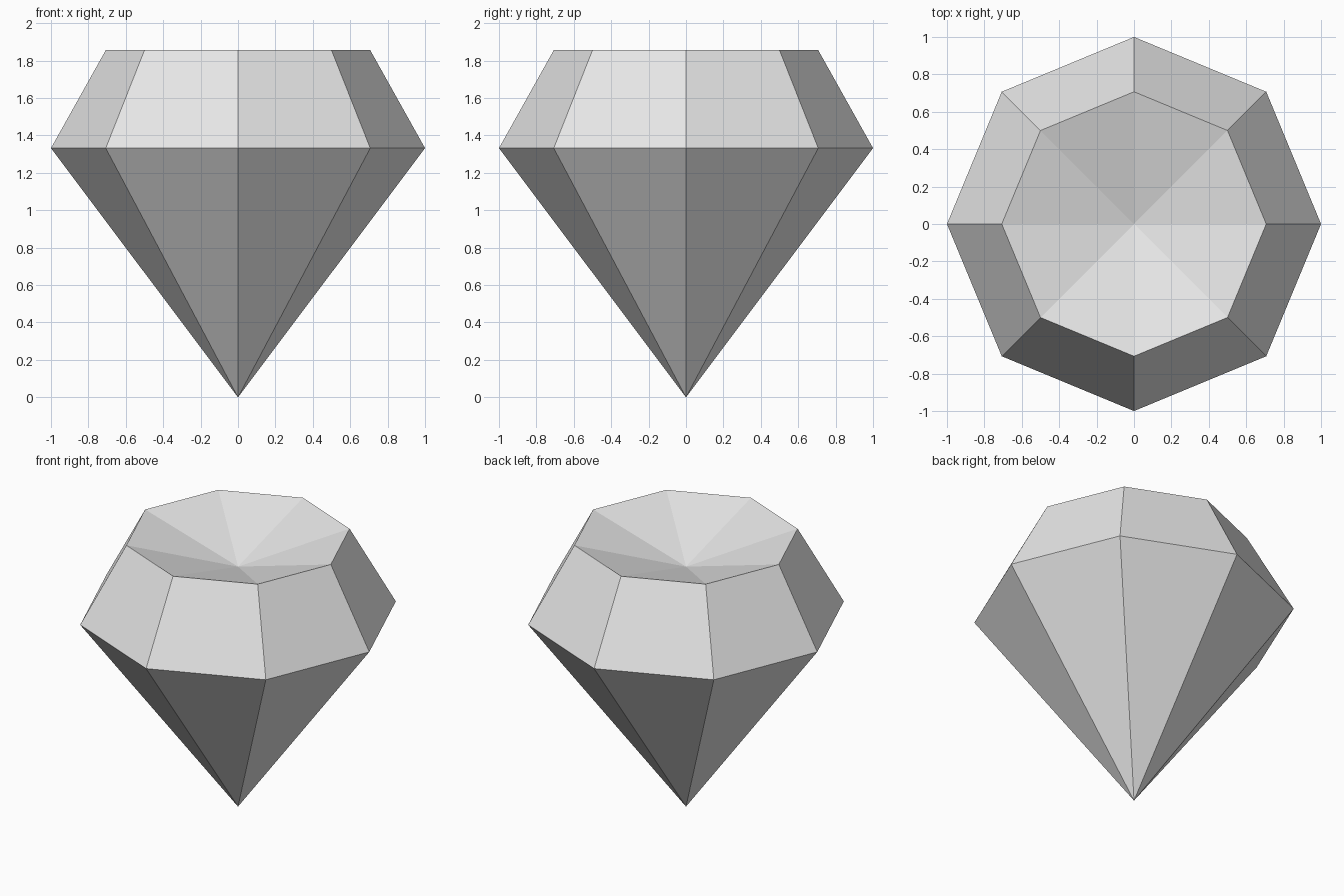
import bpy, bmesh
from math import cos, sin, tau

if "Cube" in bpy.data.objects:
    bpy.data.objects.remove(bpy.data.objects["Cube"])

SIDES = 8
GIRDLE_Z, TABLE_Z, DIP_Z = 1.332, 1.856, 1.652
GIRDLE_R, TABLE_R = 1.0, 0.707

bm = bmesh.new()


def ring(radius, z):
    return [bm.verts.new((radius * cos(tau * i / SIDES), radius * sin(tau * i / SIDES), z))
            for i in range(SIDES)]


# Pointed base, widest ring, upper ring and sunken centre of the top
tip = bm.verts.new((0, 0, 0))
girdle = ring(GIRDLE_R, GIRDLE_Z)
table = ring(TABLE_R, TABLE_Z)
dip = bm.verts.new((0, 0, DIP_Z))

for i in range(SIDES):
    j = (i + 1) % SIDES
    bm.faces.new((tip, girdle[j], girdle[i]))                     # lower facets
    bm.faces.new((girdle[i], girdle[j], table[j], table[i]))      # crown facets
    bm.faces.new((table[i], table[j], dip))                       # dished top

bmesh.ops.recalc_face_normals(bm, faces=bm.faces)
mesh = bpy.data.meshes.new("cut_gem")
bm.to_mesh(mesh)
bm.free()

# Single pale grey colour, flat facets
grey = bpy.data.materials.new("pale grey")
grey.diffuse_color = (0.8, 0.8, 0.8, 1)
grey.use_nodes = True
grey.node_tree.nodes["Principled BSDF"].inputs["Base Color"].default_value = grey.diffuse_color
mesh.materials.append(grey)

gem = bpy.data.objects.new("cut_gem", mesh)
bpy.context.collection.objects.link(gem)
